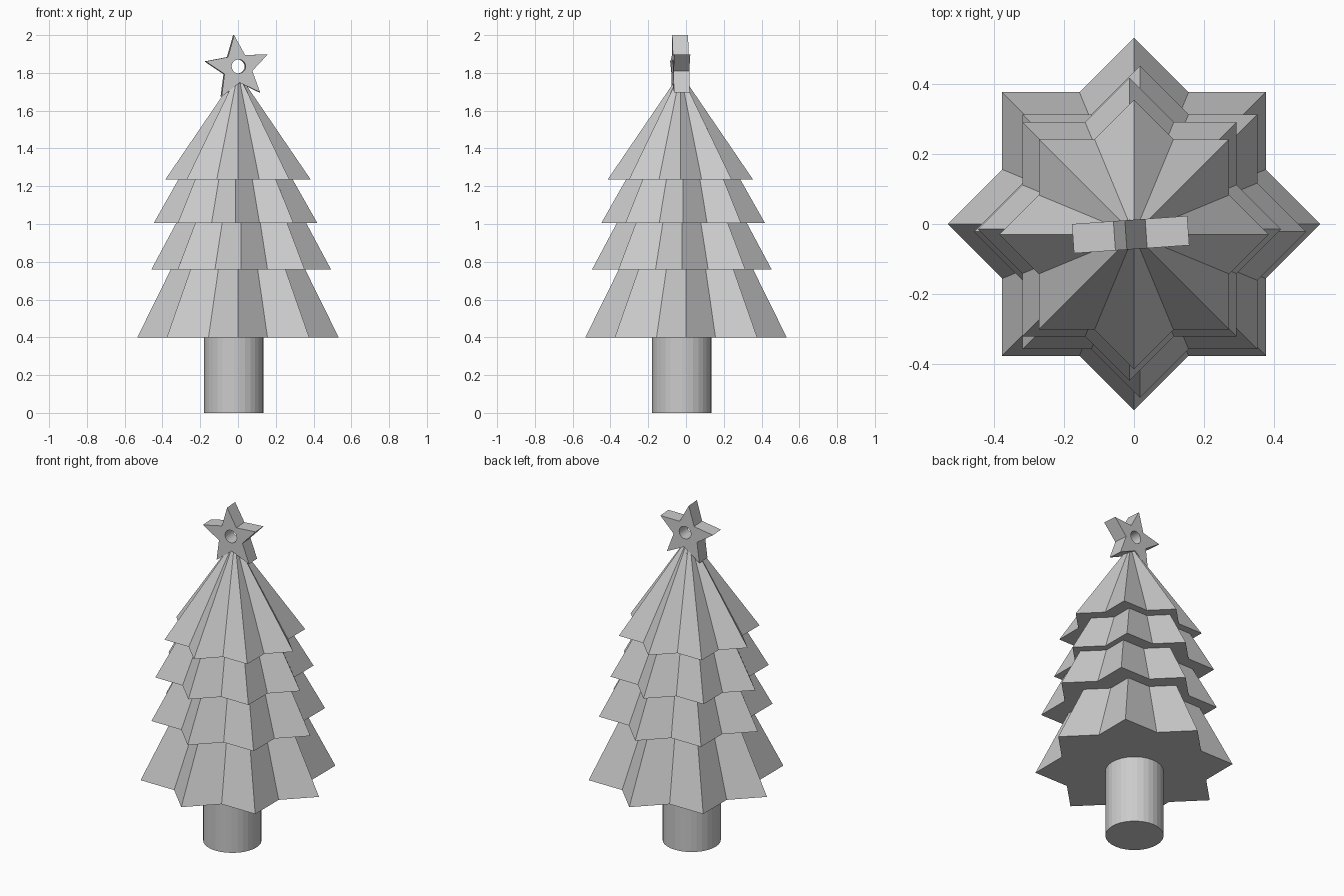
import bpy, bmesh
from math import sin, cos, pi, radians

if "Cube" in bpy.data.objects:
    bpy.data.objects.remove(bpy.data.objects["Cube"])


def star_points(n, outer, inner, start=0.0):
    """Alternating outer and inner points of an n-pointed star."""
    return [((outer, inner)[i % 2] * cos(start + i * pi / n),
             (outer, inner)[i % 2] * sin(start + i * pi / n)) for i in range(2 * n)]


def branch_tier(name, x, y, z, radius, apex_z, cut=0.94):
    """Eight-pointed pyramid with a tiny flat tip and a closed underside."""
    bm = bmesh.new()
    base = star_points(8, radius, radius * 0.7654)
    low = [bm.verts.new((px, py, 0)) for px, py in base]
    top = [bm.verts.new((px * (1 - cut), py * (1 - cut), (apex_z - z) * cut))
           for px, py in base]
    n = len(low)
    for i in range(n):
        j = (i + 1) % n
        bm.faces.new((low[i], low[j], top[j], top[i]))
    bm.faces.new(low[::-1])
    bm.faces.new(top)
    mesh = bpy.data.meshes.new(name)
    bm.to_mesh(mesh)
    bm.free()
    obj = bpy.data.objects.new(name, mesh)
    obj.location = (x, y, z)
    bpy.context.collection.objects.link(obj)


# Trunk
bpy.ops.mesh.primitive_cylinder_add(vertices=32, radius=0.157, depth=0.45,
                                    location=(-0.022, -0.022, 0.225))
bpy.context.object.name = "trunk"

# Branch tiers, bottom to top
for i, tier in enumerate([(0.0, 0.0, 0.40, 0.533, 1.48),
                          (0.017, -0.022, 0.76, 0.475, 1.65),
                          (-0.013, -0.015, 1.005, 0.433, 1.77),
                          (0.0, -0.03, 1.235, 0.385, 1.80)]):
    branch_tier(f"branch_tier_{i + 1}", *tier)

# Tree-top star: filled outline with a round hole, slightly tilted and turned
curve = bpy.data.curves.new("top_star", 'CURVE')
curve.dimensions = '2D'
curve.fill_mode = 'BOTH'
curve.extrude = 0.042
hole = [(0.004 + 0.037 * cos(i * pi / 16), 0.008 + 0.037 * sin(i * pi / 16))
        for i in range(32)]
for outline in (star_points(5, 0.175, 0.078, radians(96.5)), hole):
    spline = curve.splines.new('POLY')
    spline.points.add(len(outline) - 1)
    for p, (px, py) in zip(spline.points, outline):
        p.co = (px, py, 0, 1)
    spline.use_cyclic_u = True
star = bpy.data.objects.new("top_star", curve)
star.location = (-0.0035, -0.03, 1.826)
star.rotation_euler = (pi / 2, 0, radians(4))
bpy.context.collection.objects.link(star)
bpy.ops.object.select_all(action='DESELECT')
star.select_set(True)
bpy.context.view_layer.objects.active = star
bpy.ops.object.convert(target='MESH')
bpy.ops.object.shade_flat()
